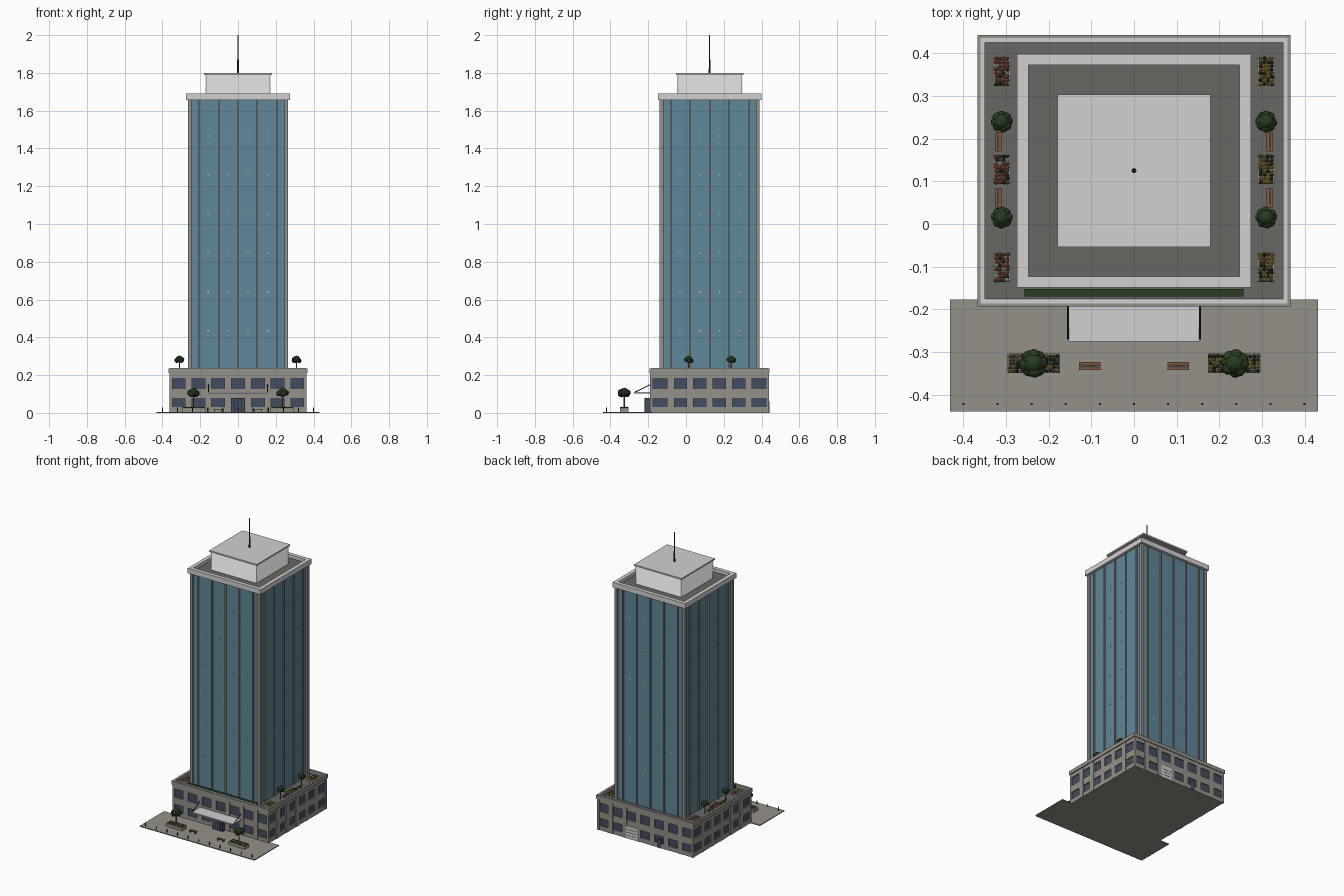
import bpy, bmesh, math, random
from mathutils import Matrix, Vector

random.seed(4)
if "Cube" in bpy.data.objects:
    bpy.data.objects.remove(bpy.data.objects["Cube"], do_unlink=True)


def material(name, r, g, b):
    m = bpy.data.materials.new(name)
    m.use_nodes = True
    m.diffuse_color = (r, g, b, 1)
    bsdf = next(n for n in m.node_tree.nodes if n.type == 'BSDF_PRINCIPLED')
    bsdf.inputs["Base Color"].default_value = (r, g, b, 1)
    bsdf.inputs["Roughness"].default_value = 0.7
    return m


GLASS = material("tower_glass_blue", 0.115, 0.245, 0.32)
PANE = material("window_navy", 0.055, 0.075, 0.12)
STONE = material("warm_concrete", 0.30, 0.285, 0.25)
WHITE = material("pale_grey", 0.64, 0.64, 0.64)
ROOF = material("dark_roofing", 0.135, 0.135, 0.122)
METAL = material("dark_metal", 0.03, 0.03, 0.035)
LEAF = material("leaf_green", 0.022, 0.045, 0.016)
WOOD = material("bench_wood", 0.22, 0.10, 0.055)
RED = material("flower_red", 0.35, 0.09, 0.05)
YELLOW = material("flower_yellow", 0.42, 0.27, 0.03)

CY = 0.125          # centre of the building in y


def finish(name, bm, *mats):
    mesh = bpy.data.meshes.new(name)
    bm.to_mesh(mesh)
    bm.free()
    for m in mats:
        mesh.materials.append(m)
    ob = bpy.data.objects.new(name, mesh)
    bpy.context.collection.objects.link(ob)
    return ob


def add_box(bm, x0, x1, y0, y1, z0, z1, top=1.0):
    """Box between limits; top scales the upper face."""
    loc = Vector(((x0 + x1) / 2, (y0 + y1) / 2, (z0 + z1) / 2))
    size = Matrix.Diagonal((x1 - x0, y1 - y0, z1 - z0, 1))
    vs = bmesh.ops.create_cube(bm, size=1, matrix=Matrix.Translation(loc) @ size)["verts"]
    for v in vs:
        if v.co.z > loc.z:
            v.co.x = loc.x + (v.co.x - loc.x) * top
            v.co.y = loc.y + (v.co.y - loc.y) * top


def boxes(name, mat, items):
    bm = bmesh.new()
    for it in items:
        add_box(bm, *it)
    return finish(name, bm, mat)


def block(hx, hy, z0, z1, top=1.0):
    """Limits of a box centred on the building."""
    return (-hx, hx, CY - hy, CY + hy, z0, z1, top)


def frame(name, mat, hx, hy, w, z0, z1):
    """Rectangular ring of width w around the building."""
    return boxes(name, mat, [
        (-hx, hx, CY - hy, CY - hy + w, z0, z1), (-hx, hx, CY + hy - w, CY + hy, z0, z1),
        (-hx, -hx + w, CY - hy + w, CY + hy - w, z0, z1),
        (hx - w, hx, CY - hy + w, CY + hy - w, z0, z1)])


def add_rod(bm, a, b, r, sides=8):
    a, b = Vector(a), Vector(b)
    d = b - a
    mat = Matrix.Translation((a + b) / 2) @ d.to_track_quat('Z', 'Y').to_matrix().to_4x4()
    bmesh.ops.create_cone(bm, cap_ends=True, segments=sides, radius1=r, radius2=r,
                          depth=d.length, matrix=mat)


def rods(name, mat, items):
    bm = bmesh.new()
    for a, b, r in items:
        add_rod(bm, a, b, r)
    return finish(name, bm, mat)


# Ground slab and podium with recessed windows
HX, HY = 0.36, 0.3125
boxes("plaza", STONE, [(-0.432, 0.432, -0.44, CY - HY + 0.01, 0, 0.006)])
boxes("podium_windows", PANE, [block(HX - 0.007, HY - 0.007, 0.001, 0.205)])
boxes("podium_bands", STONE, [block(HX, HY, a, b) for a, b in
                              ((0, 0.03), (0.08, 0.127), (0.185, 0.212))])
piers = []
for i in range(6):
    x = (i - 2.5) * 0.105
    piers.append((x - 0.018, x + 0.018, CY - HY - 0.002, CY + HY + 0.002, 0, 0.211))
for i in range(5):
    y = CY + (i - 2) * 0.103
    piers.append((-HX - 0.002, HX + 0.002, y - 0.019, y + 0.019, 0, 0.211))
for sx in (-1, 1):
    for sy in (-1, 1):
        x, y = sx * (HX - 0.006), CY + sy * (HY - 0.006)
        piers.append((x - 0.008, x + 0.008, y - 0.008, y + 0.008, 0, 0.211))
boxes("podium_piers", STONE, piers)
boxes("terrace_floor", ROOF, [block(HX - 0.005, HY - 0.005, 0.2, 0.215)])
frame("podium_parapet", STONE, 0.367, 0.318, 0.018, 0.21, 0.235)
frame("podium_coping", WHITE, 0.36, 0.311, 0.009, 0.234, 0.238)

# Front entrance and canopy
FY = CY - HY
boxes("entrance_glass", PANE, [(-0.036, 0.036, FY - 0.03, FY, 0.006, 0.076)])
boxes("entrance_frame", METAL,
      [(x - 0.002, x + 0.002, FY - 0.032, FY - 0.028, 0.006, 0.078) for x in (-0.036, -0.018, 0, 0.018, 0.036)]
      + [(-0.038, 0.038, FY - 0.032, FY, 0.076, 0.08)])
boxes("canopy", WHITE, [(-0.155, 0.155, -0.275, FY, 0.103, 0.111)])
rods("canopy_ties", METAL, [((s * 0.155, -0.27, 0.11), (s * 0.155, FY, 0.15), 0.0025) for s in (-1, 1)])

# Back loading door and service door
BY = CY + HY
boxes("loading_door", WHITE, [(0.062, 0.145, BY - 0.01, BY + 0.003, 0, 0.085)])
boxes("loading_door_slats", STONE, [(0.067, 0.14, BY, BY + 0.0045, z, z + 0.003)
                                    for z in (0.02, 0.04, 0.06)])
boxes("service_door", PANE, [(-0.12, -0.09, BY - 0.01, BY + 0.004, 0, 0.06)])

# Tower shaft, fins, corner columns and small facade lights
T = 0.254
boxes("tower_glass", GLASS, [block(T, T, 0.2, 1.66)])
fins, lights, columns = [], [], []
for i in range(-2, 3):
    x = i * 0.103
    fins.append((x - 0.004, x + 0.004, CY - T - 0.008, CY + T + 0.008, 0.21, 1.658))
    fins.append((-T - 0.008, T + 0.008, CY + x - 0.004, CY + x + 0.004, 0.21, 1.658))
for i in range(4):
    x = (i - 1.5) * 0.105
    for k in range(6):
        z = 0.435 + k * 0.206
        lights.append((x - 0.003, x + 0.003, CY - T - 0.003, CY + T + 0.003, z - 0.003, z + 0.003))
        lights.append((-T - 0.003, T + 0.003, CY + x - 0.003, CY + x + 0.003, z - 0.003, z + 0.003))
for sx in (-1, 1):
    for sy in (-1, 1):
        x, y = sx * 0.255, CY + sy * 0.255
        columns.append((x - 0.01, x + 0.01, y - 0.01, y + 0.01, 0.21, 1.658))
boxes("tower_fins", STONE, fins)
boxes("facade_lights", WHITE, lights)
boxes("corner_columns", STONE, columns)

# Roof crown, louvred plant room and mast
frame("roof_parapet", WHITE, 0.274, 0.274, 0.026, 1.656, 1.69)
boxes("roof_deck", ROOF, [block(0.26, 0.26, 1.657, 1.668)])
N, Z0, STEP = 12, 1.666, 0.0104
boxes("plant_room_louvres", WHITE, [block(0.174, 0.174, Z0 + i * STEP, Z0 + (i + 1) * STEP, 0.96)
                                    for i in range(N)])
boxes("plant_room_roof", WHITE, [block(0.179, 0.179, 1.79, 1.8)])
rods("mast", METAL, [((0, CY, 1.795), (0, CY, 1.82), 0.006),
                     ((0, CY, 1.82), (0, CY, 1.87), 0.004),
                     ((0, CY, 1.87), (0, CY, 2.0), 0.0025)])


# Planting
def tree(name, x, y, z, height, r):
    rods(name + "_trunk", WOOD, [((x, y, z), (x, y, z + height), 0.0035)])
    bm = bmesh.new()
    lumps = [(0, 0, 0.55, 0.72)]
    for k in range(8):
        a = k * math.tau / 8 + random.uniform(-0.2, 0.2)
        lumps.append((0.55 * math.cos(a), 0.55 * math.sin(a), random.uniform(0.2, 0.6), 0.45))
    for lx, ly, lz, lr in lumps:
        place = Matrix.Translation((x + lx * r, y + ly * r, z + height + lz * r))
        bmesh.ops.create_icosphere(bm, subdivisions=2, radius=lr * r,
                                   matrix=place @ Matrix.Rotation(random.random() * 3, 4, 'Z'))
    finish(name + "_crown", bm, LEAF)


def planter(name, x, y, hx, hy, z, h, palette):
    boxes(name + "_box", STONE, [(x - hx, x + hx, y - hy, y + hy, z, z + h)])
    bm = bmesh.new()
    step = 0.0085
    nx, ny = int(2 * hx / step), int(2 * hy / step)
    for i in range(nx):
        for j in range(ny):
            px = x + (i - (nx - 1) / 2) * step + random.uniform(-0.001, 0.001)
            py = y + (j - (ny - 1) / 2) * step + random.uniform(-0.001, 0.001)
            old = len(bm.faces)
            bmesh.ops.create_icosphere(bm, subdivisions=1, radius=random.uniform(0.0045, 0.006),
                                       matrix=Matrix.Translation((px, py, z + h + 0.002)))
            bm.faces.ensure_lookup_table()
            pick = random.randrange(len(palette))
            for f in bm.faces[old:]:
                f.material_index = pick
    finish(name + "_flowers", bm, *palette)


def bench(name, x, y, hx, hy, z):
    slats = []
    for k in (-1, 0, 1):     # slats run along the longer side
        if hx > hy:
            slats.append((x - hx, x + hx, y + k * hy * 0.7 - hy * 0.3, y + k * hy * 0.7 + hy * 0.3, z + 0.012, z + 0.015))
        else:
            slats.append((x + k * hx * 0.7 - hx * 0.3, x + k * hx * 0.7 + hx * 0.3, y - hy, y + hy, z + 0.012, z + 0.015))
    boxes(name + "_slats", WOOD, slats)
    ends = []
    for s in (-0.75, 0.75):
        ex, ey = (s * hx, 0) if hx > hy else (0, s * hy)
        wx, wy = (0.002, hy * 0.9) if hx > hy else (hx * 0.9, 0.002)
        ends.append((x + ex - wx, x + ex + wx, y + ey - wy, y + ey + wy, z, z + 0.012))
    boxes(name + "_legs", METAL, ends)


for side, s in (("right", -1), ("left", 1)):
    planter(f"plaza_planter_{side}", s * 0.235, -0.327, 0.062, 0.023, 0.005, 0.02,
            [LEAF, YELLOW, ROOF, LEAF])
    tree(f"plaza_tree_{side}", s * 0.236, -0.327, 0.02, 0.07, 0.034)
    bench(f"plaza_bench_{side}", s * 0.104, -0.333, 0.025, 0.009, 0.006)
    flowers = [RED, LEAF, RED, WHITE, WOOD] if s < 0 else [YELLOW, LEAF, YELLOW, WOOD, LEAF]
    for k, y in enumerate((-0.102, 0.128, 0.358)):
        planter(f"terrace_planter_{side}_{k}", s * 0.31, y, 0.021, 0.034, 0.21, 0.016, flowers)
    for k, (ty, by) in enumerate(((0.015, 0.062), (0.24, 0.193))):
        tree(f"terrace_tree_{side}_{k}", s * 0.31, ty, 0.21, 0.06, 0.026)
        bench(f"terrace_bench_{side}_{k}", s * 0.317, by, 0.008, 0.023, 0.214)
boxes("terrace_hedge", LEAF, [(-0.257, 0.257, -0.17, -0.152, 0.21, 0.236)])

# Bollards along the street edge
rods("bollards", METAL, [((i * 0.08, -0.422, 0.004), (i * 0.08, -0.422, 0.028), 0.0028)
                         for i in range(-5, 6)])
